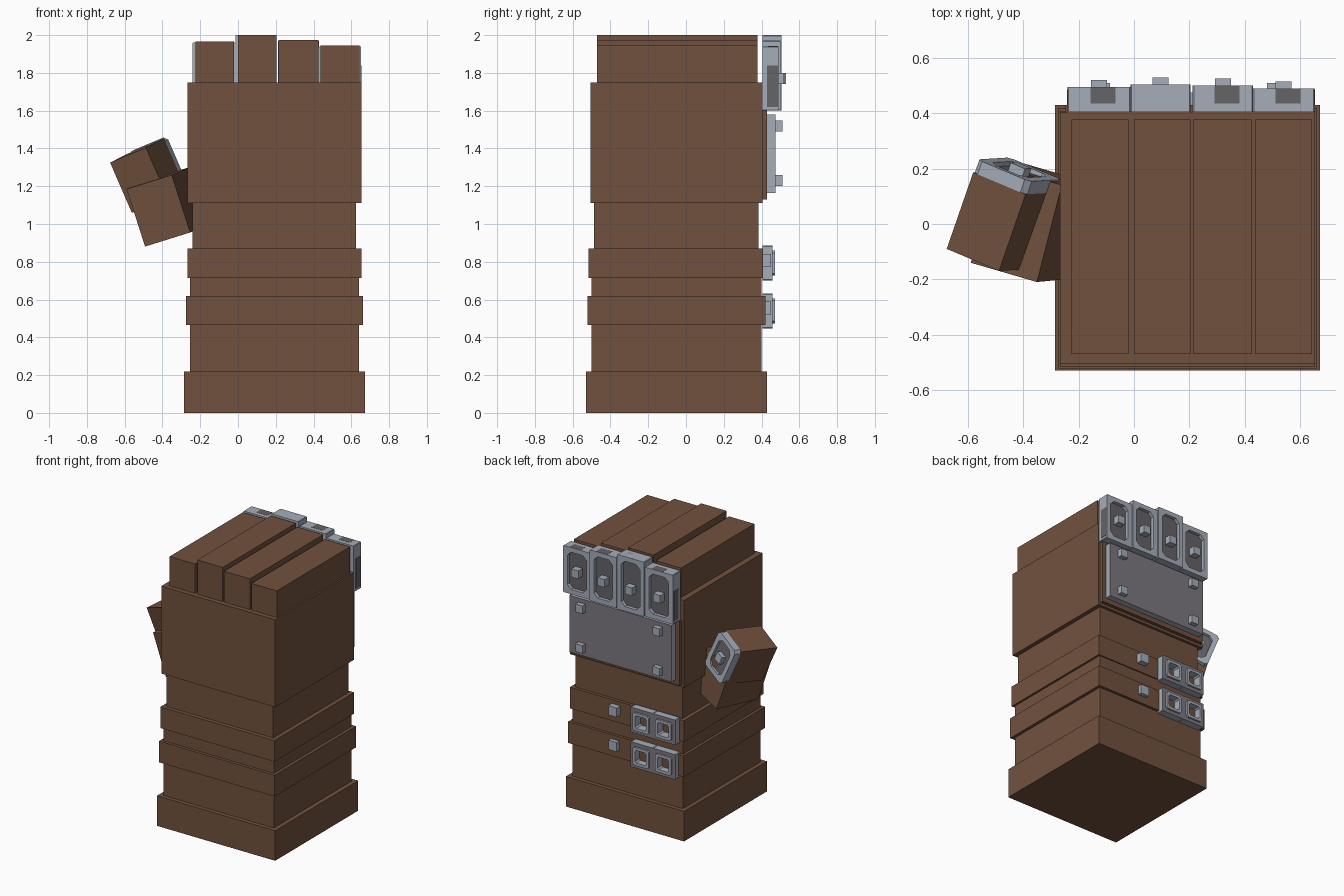
import bpy, bmesh
from mathutils import Vector, Matrix

if "Cube" in bpy.data.objects:
    bpy.data.objects.remove(bpy.data.objects["Cube"])


def material(name, rgb):
    m = bpy.data.materials.new(name)
    m.diffuse_color = (*rgb, 1)
    m.use_nodes = True
    m.node_tree.nodes["Principled BSDF"].inputs["Base Color"].default_value = m.diffuse_color
    return m


LEATHER = material("brown leather", (0.165, 0.083, 0.048))
STEEL = material("light steel", (0.38, 0.42, 0.49))
PLATE = material("grey plate", (0.20, 0.19, 0.215))
DARK = material("dark grey", (0.13, 0.125, 0.135))


def finish(name, bm, mats, matrix=None):
    bmesh.ops.recalc_face_normals(bm, faces=bm.faces)
    me = bpy.data.meshes.new(name)
    bm.to_mesh(me)
    bm.free()
    for m in mats:
        me.materials.append(m)
    ob = bpy.data.objects.new(name, me)
    bpy.context.collection.objects.link(ob)
    if matrix:
        ob.matrix_world = matrix
    return ob


def box(name, x, y, z, mat=LEATHER, back=None, matrix=None):
    """Box from ranges; the +y face can take its own material."""
    bm = bmesh.new()
    bmesh.ops.create_cube(bm, size=1)
    for v in bm.verts:
        v.co = [r[0] + (c + 0.5) * (r[1] - r[0]) for c, r in zip(v.co, (x, y, z))]
    bm.normal_update()
    if back:
        for f in bm.faces:
            f.material_index = int(f.normal.y > 0.5)
    return finish(name, bm, [mat, back or mat], matrix)


def octagon(x, z, ch):
    (a, b), (c, d) = x, z
    return [(a + ch, c), (b - ch, c), (b, c + ch), (b, d - ch),
            (b - ch, d), (a + ch, d), (a, d - ch), (a, c + ch)]


def ring(name, x, y, z, border, ch_out, ch_in, mat=STEEL, back=None, matrix=None):
    """Rectangular frame with clipped corners, open through y."""
    outer = octagon(x, z, ch_out)
    inner = octagon((x[0] + border, x[1] - border), (z[0] + border, z[1] - border), ch_in)
    bm = bmesh.new()
    loops = [[bm.verts.new((px, py, pz)) for px, pz in pts]
             for pts, py in ((outer, y[0]), (outer, y[1]), (inner, y[1]), (inner, y[0]))]
    for k in range(4):
        p, q = loops[k], loops[(k + 1) % 4]
        for i in range(8):
            j = (i + 1) % 8
            f = bm.faces.new((p[i], p[j], q[j], q[i]))
            f.material_index = int(bool(back) and k == 1)
    return finish(name, bm, [mat, back or mat], matrix)


def stud(name, x, y, z, s=0.058, mat=STEEL):
    box(name, (x - s / 2, x + s / 2), y, (z - s / 2, z + s / 2), mat)


# Stacked forearm, wrist and palm
for name, x, y, z in (
    ("base_cuff", (-0.285, 0.672), (-0.53, 0.43), (0, 0.22)),
    ("forearm", (-0.255, 0.64), (-0.50, 0.40), (0.22, 0.73)),
    ("lower_strap", (-0.275, 0.662), (-0.522, 0.42), (0.465, 0.62)),
    ("upper_strap", (-0.268, 0.655), (-0.515, 0.408), (0.715, 0.87)),
    ("wrist", (-0.24, 0.625), (-0.486, 0.385), (0.87, 1.11)),
    ("palm", (-0.268, 0.655), (-0.505, 0.405), (1.11, 1.75)),
    ("hand_pad", (-0.25, 0.64), (0.405, 0.43), (1.13, 1.60)),
):
    box(name, x, y, z)

# Fingers, each with a framed knuckle plate
fingers = ((-0.225, -0.02, 1.965, -0.24, -0.013, 0.495),
           (0.0, 0.205, 2.0, -0.013, 0.205, 0.505),
           (0.215, 0.425, 1.975, 0.212, 0.43, 0.50),
           (0.438, 0.643, 1.945, 0.43, 0.652, 0.49))
for i, (a, b, top, pa, pb, py) in enumerate(fingers, 1):
    box(f"finger_{i}", (a, b), (-0.47, 0.378), (1.75, top))
    zt = top - 0.004 if top < 2 else top
    ring(f"knuckle_frame_{i}", (pa, pb), (0.405, py), (1.60, zt), 0.034, 0.004, 0.03)
    box(f"knuckle_floor_{i}", (pa + 0.03, pb - 0.03), (0.407, py - 0.025),
        (1.63, zt - 0.03), DARK)
    xc = (pa + pb) / 2
    stud(f"knuckle_stud_{i}", xc, (py - 0.03, py + 0.025), 1.77)
    # dark patch on the frame top
    box(f"knuckle_top_patch_{i}", (xc - 0.03, xc + 0.06), (0.435, py - 0.002),
        (zt - 0.004, zt + 0.001 if top < 2 else zt), DARK)
# dark patches on the outer frame sides
box("outer_side_patch", (0.648, 0.654), (0.43, 0.486), (1.62, 1.84), DARK)
box("inner_side_patch", (-0.242, -0.238), (0.43, 0.486), (1.62, 1.84), DARK)

# Plate on the back of the hand with corner studs
box("hand_plate", (-0.215, 0.61), (0.43, 0.475), (1.165, 1.58), STEEL, PLATE)
for x in (-0.115, 0.51):
    for z in (1.23, 1.52):
        stud("hand_plate_stud", x, (0.47, 0.51), z)

# Strap buckles: double frame, raised rims and a stud
for level, zc in (("lower", 0.54), ("upper", 0.793)):
    for side, x0 in (("left", -0.235), ("right", -0.053)):
        x1 = x0 + 0.182
        ring(f"{level}_buckle_{side}", (x0, x1), (0.405, 0.458), (zc - 0.092, zc + 0.092),
             0.035, 0.004, 0.004, STEEL, PLATE)
        ring(f"{level}_buckle_rim_{side}", (x0 + 0.026, x1 - 0.026), (0.405, 0.472),
             (zc - 0.066, zc + 0.066), 0.02, 0.012, 0.01)
    stud(f"{level}_strap_stud", 0.28, (0.40, 0.45), zc + 0.015, 0.068)


# Thumb: two tilted blocks given by a corner and two edge directions
def frame(corner, u, v):
    u = Vector(u).normalized()
    w = u.cross(Vector(v)).normalized()
    m = Matrix((u, w.cross(u), w)).transposed().to_4x4()
    m.translation = corner
    return m


root = frame((-0.59, -0.14, 1.185), (0.24, -0.07, 0.075), (0.09, 0.35, 0.04))
box("thumb_base", (0, 0.26), (0, 0.364), (-0.32, 0), matrix=root)
tip = frame((-0.677, -0.09, 1.325), (0.19, -0.08, 0.08), (0.087, 0.28, 0.045))
box("thumb_tip", (0, 0.22), (0, 0.297), (-0.29, 0), matrix=tip)
ring("thumb_plate_frame", (0, 0.22), (0.297, 0.347), (-0.29, 0.004),
     0.035, 0.02, 0.03, matrix=tip)
box("thumb_plate_floor", (0.03, 0.19), (0.297, 0.33), (-0.26, -0.03), DARK, matrix=tip)
box("thumb_stud", (0.08, 0.14), (0.32, 0.362), (-0.175, -0.115), STEEL, matrix=tip)
